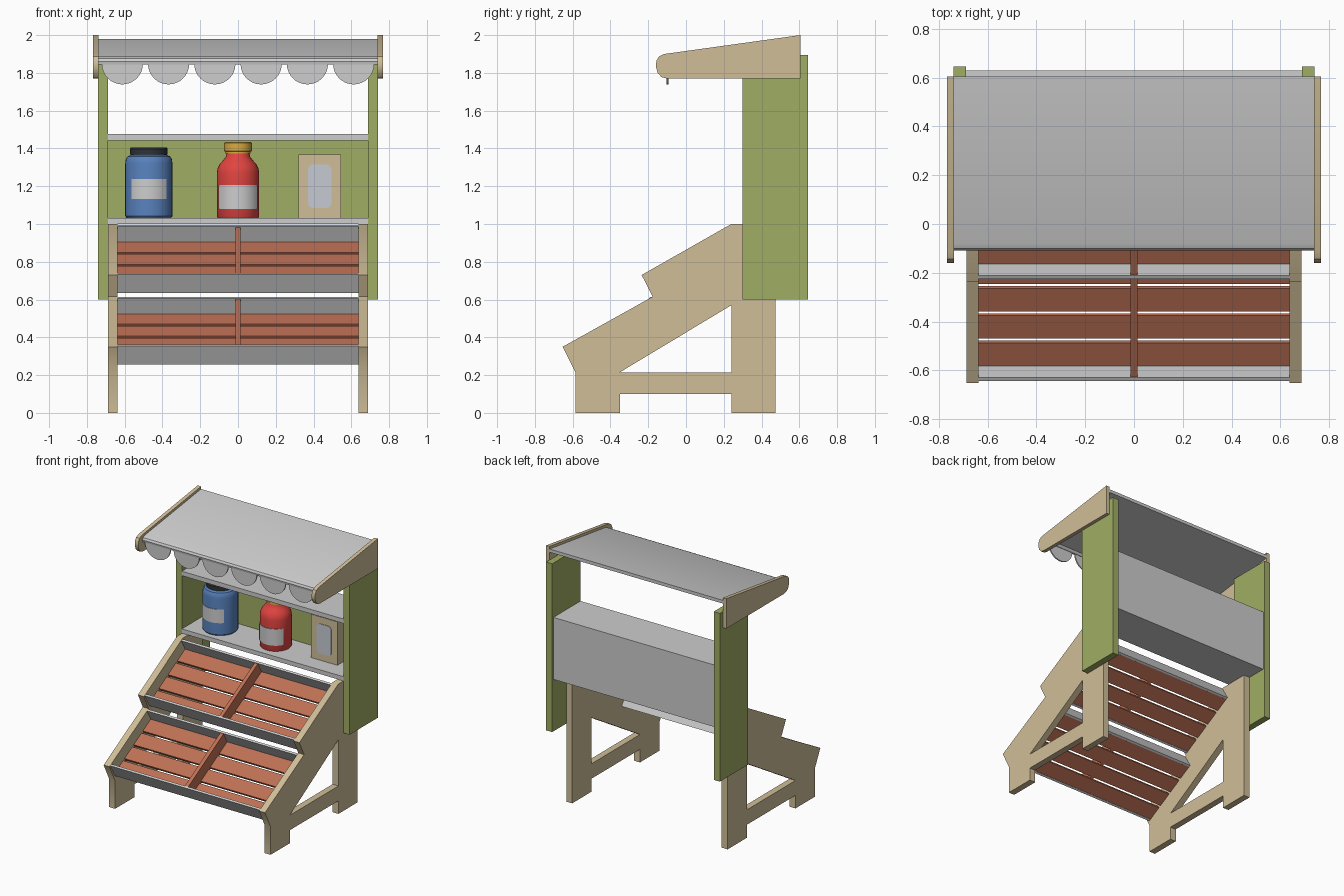
import bpy, bmesh, math

if "Cube" in bpy.data.objects:
    bpy.data.objects.remove(bpy.data.objects["Cube"])


def srgb(*c):
    return [((v / 255 + 0.055) / 1.055) ** 2.4 for v in c] + [1]


def mat(name, *c):
    m = bpy.data.materials.new(name)
    m.diffuse_color = srgb(*c)
    m.use_nodes = True
    m.node_tree.nodes["Principled BSDF"].inputs["Base Color"].default_value = m.diffuse_color
    return m


GREY = mat("light_grey", 205, 205, 205)
TAN = mat("tan_wood", 208, 190, 152)
GREEN = mat("olive_green", 160, 174, 100)
BROWN = mat("red_brown", 190, 112, 85)
BLUE = mat("blue", 88, 130, 190)
RED = mat("red", 225, 68, 64)
GOLD = mat("gold", 218, 170, 65)
BLACK = mat("black", 48, 50, 54)
PALE = mat("pale_blue_grey", 198, 203, 210)


def finish(name, bm, m):
    bmesh.ops.recalc_face_normals(bm, faces=bm.faces[:])
    me = bpy.data.meshes.new(name)
    bm.to_mesh(me)
    bm.free()
    me.materials.append(m)
    me.shade_smooth()
    me.set_sharp_from_angle(angle=math.radians(30))
    ob = bpy.data.objects.new(name, me)
    bpy.context.collection.objects.link(ob)
    return ob


def prism(name, m, loops, axis, t0, t1):
    """Fill outline loops (later loops are holes) and extrude along an axis."""
    place = {"x": lambda a, b, t: (t, a, b),
             "y": lambda a, b, t: (a, t, b),
             "z": lambda a, b, t: (a, b, t)}[axis]
    bm = bmesh.new()
    edges = []
    for loop in loops:
        vs = [bm.verts.new(place(a, b, t0)) for a, b in loop]
        edges += [bm.edges.new((vs[i - 1], vs[i])) for i in range(len(vs))]
    if len(loops) == 1:
        bm.faces.new(vs)
    else:
        bmesh.ops.triangle_fill(bm, edges=edges, use_beauty=True)
    ext = bmesh.ops.extrude_face_region(bm, geom=bm.faces[:])
    off = place(0, 0, t1 - t0)
    bmesh.ops.translate(bm, vec=off,
                        verts=[g for g in ext["geom"] if isinstance(g, bmesh.types.BMVert)])
    return finish(name, bm, m)


def box(name, m, x, y, z):
    return prism(name, m, [[(x[0], y[0]), (x[1], y[0]), (x[1], y[1]), (x[0], y[1])]], "z", *z)


def lathe(name, m, cx, cy, profile, n=32):
    """Closed turned solid from (radius, height) points."""
    bm = bmesh.new()
    rings = [[bm.verts.new((cx + r * math.cos(2 * math.pi * i / n),
                            cy + r * math.sin(2 * math.pi * i / n), z)) for i in range(n)]
             for r, z in profile]
    for a, b in zip(rings, rings[1:]):
        for i in range(n):
            j = (i + 1) % n
            bm.faces.new((a[i], a[j], b[j], b[i]))
    bm.faces.new(rings[0])
    bm.faces.new(rings[-1])
    return finish(name, bm, m)


def wrap_label(name, m, cx, cy, r, half_w, z0, z1, n=12):
    """Thin curved plate on the front of a jar."""
    h = math.asin(half_w / r)
    angs = [-math.pi / 2 - h + 2 * h * i / n for i in range(n + 1)]
    arc = lambda q, aa: [(cx + q * math.cos(a), cy + q * math.sin(a)) for a in aa]
    prism(name, m, [arc(r + 0.004, angs) + arc(r - 0.004, angs[::-1])], "z", z0, z1)


# Stepped side frames, posts and canopy ends (both sides)
FRAME = [(-0.585, 0), (-0.35, 0), (-0.35, 0.10), (0.24, 0.10), (0.24, 0), (0.475, 0),
         (0.475, 1.0), (0.24, 1.0), (-0.235, 0.73), (-0.177, 0.615), (-0.653, 0.35),
         (-0.585, 0.215)]
HOLE = [(-0.35, 0.215), (0.24, 0.215), (0.24, 0.57)]
CANOPY_END = [(0.605, 2.0), (0.605, 1.77), (-0.10, 1.77), (-0.13, 1.778), (-0.15, 1.80),
              (-0.16, 1.835), (-0.156, 1.865), (-0.143, 1.887), (-0.115, 1.90)]
for side, s in (("left", -1), ("right", 1)):
    prism("side_frame_" + side, TAN, [FRAME, HOLE], "x", s * 0.637, s * 0.687)
    box("post_" + side, GREEN, sorted((s * 0.688, s * 0.74)), (0.30, 0.645), (0.60, 1.895))
    prism("canopy_end_" + side, TAN, [CANOPY_END], "x", s * 0.738, s * 0.767)

# Canopy sheet with a rolled front edge
prism("canopy_sheet", GREY, [[(-0.105, 1.845), (-0.108, 1.86), (-0.10, 1.876), (-0.08, 1.886),
                              (0.605, 1.98), (0.605, 1.955), (-0.075, 1.862),
                              (-0.088, 1.845)]], "x", -0.738, 0.738)

# Scalloped valance
for i in range(6):
    cx = -0.6125 + 0.245 * i
    pts = [(cx + 0.109 * math.cos(a), 1.848 + 0.109 * math.sin(a))
           for a in (math.pi + math.pi * k / 16 for k in range(17))]
    prism("scallop_%d" % (i + 1), GREY, [pts], "y", -0.102, -0.092)

# Back shelf unit
box("lower_shelf", GREY, (-0.688, 0.688), (0.30, 0.63), (1.0, 1.033))
box("upper_shelf", GREY, (-0.688, 0.688), (0.30, 0.63), (1.443, 1.477))
box("shelf_back", GREY, (-0.688, 0.688), (0.605, 0.63), (1.033, 1.443))
box("shelf_back_lining", GREEN, (-0.688, 0.688), (0.597, 0.605), (1.033, 1.443))


# Tilted crates: u runs up the slope, v is normal to it
def crate(tag, oy, oz):
    def part(name, m, u0, u1, v0, v1, x0=-0.637, x1=0.637):
        c, s = math.cos(math.radians(29.6)), math.sin(math.radians(29.6))
        quad = [(oy + u * c - v * s, oz + u * s + v * c)
                for u, v in ((u0, v0), (u1, v0), (u1, v1), (u0, v1))]
        prism(tag + name, m, [quad], "x", x0, x1)
    part("_front_board", GREY, 0.010, 0.026, -0.115, -0.002)
    part("_back_board", GREY, 0.522, 0.538, -0.115, -0.002)
    for i in range(4):
        u = 0.027 + 0.1285 * i
        part("_slat_%d" % (i + 1), BROWN, u, u + 0.109, -0.114, -0.096)
    part("_divider", BROWN, 0.026, 0.522, -0.110, -0.006, -0.014, 0.014)


crate("lower_crate", -0.653, 0.35)
crate("upper_crate", -0.235, 0.73)

# Blue jar
JX, JY = -0.472, 0.46
lathe("blue_jar", BLUE, JX, JY, [(0.118, 1.033), (0.125, 1.042), (0.125, 1.32), (0.122, 1.343),
                                 (0.113, 1.358), (0.095, 1.365), (0.095, 1.372)])
lathe("blue_jar_lid", BLACK, JX, JY, [(0.100, 1.368), (0.100, 1.398), (0.095, 1.405)])
wrap_label("blue_jar_label", GREY, JX, JY, 0.125, 0.09, 1.133, 1.238)

# Red bottle
lathe("red_bottle", RED, 0, JY, [(0.108, 1.033), (0.112, 1.04), (0.112, 1.27), (0.108, 1.295),
                                 (0.096, 1.318), (0.078, 1.338), (0.065, 1.355), (0.06, 1.38)])
lathe("red_bottle_cap", GOLD, 0, JY, [(0.066, 1.372), (0.066, 1.384), (0.074, 1.386),
                                      (0.074, 1.428), (0.069, 1.434)])
wrap_label("red_bottle_label", GREY, 0, JY, 0.112, 0.099, 1.08, 1.207)

# Carton with a rounded front label
box("carton", TAN, (0.32, 0.545), (0.43, 0.55), (1.033, 1.367))
r, pts = 0.03, []
for k, (px, pz) in enumerate(((0.465, 1.285), (0.40, 1.285), (0.40, 1.115), (0.465, 1.115))):
    pts += [(px + r * math.cos(a), pz + r * math.sin(a))
            for a in (math.pi / 2 * (k + j / 5) for j in range(6))]
prism("carton_label", PALE, [pts], "y", 0.426, 0.432)
